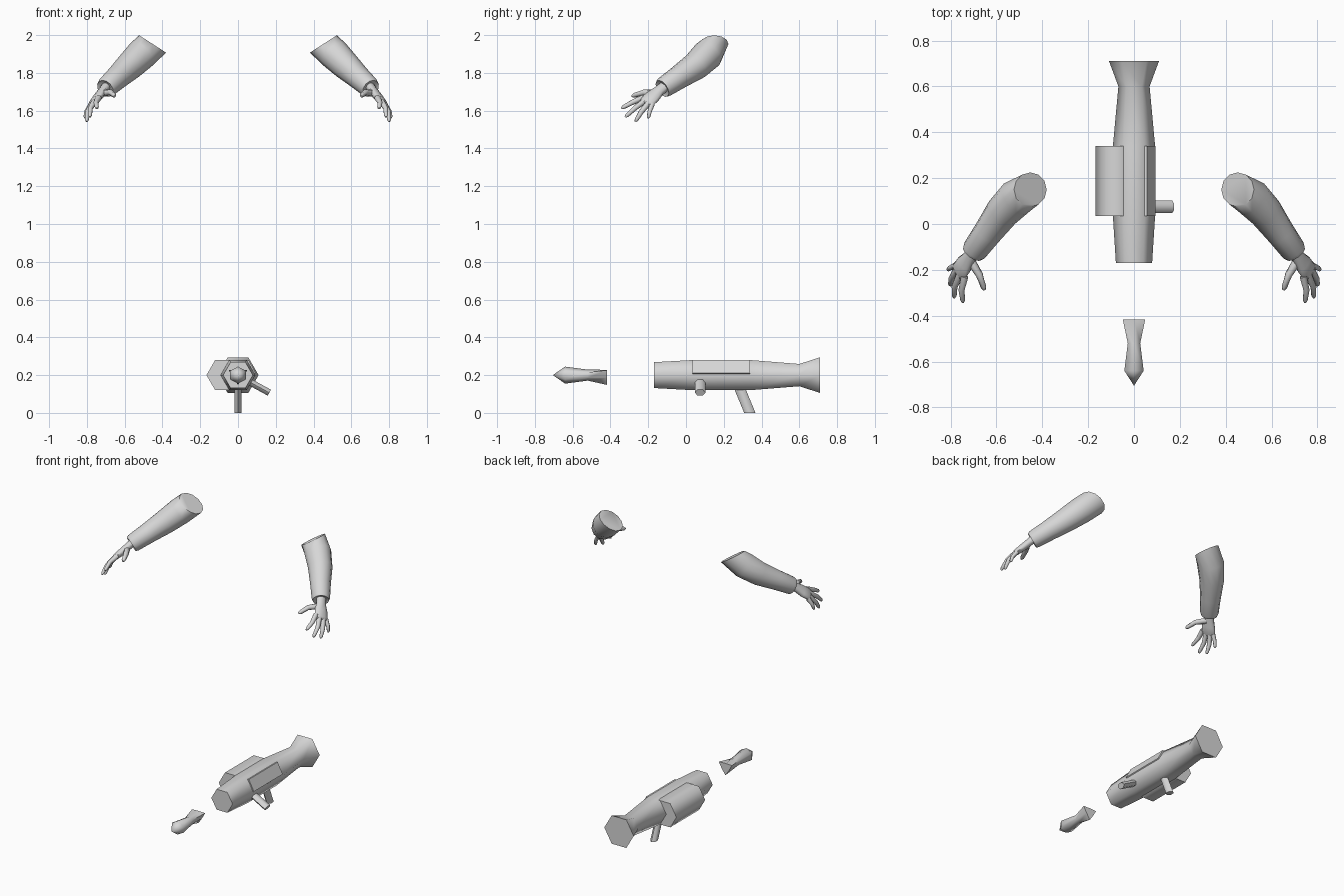
import bpy, bmesh, math
from mathutils import Vector as V

if "Cube" in bpy.data.objects:
    bpy.data.objects.remove(bpy.data.objects["Cube"])

grey = bpy.data.materials.new("plain grey")
grey.diffuse_color = (0.68, 0.68, 0.68, 1)
grey.use_nodes = True
grey.node_tree.nodes["Principled BSDF"].inputs["Base Color"].default_value = grey.diffuse_color


def finish(name, bm, angle=65, mirror=False):
    """Turn a bmesh into a smooth object with sharp caps, optionally mirrored in x."""
    bmesh.ops.recalc_face_normals(bm, faces=bm.faces[:])
    for f in bm.faces:
        f.smooth = True
    for e in bm.edges:
        e.smooth = len(e.link_faces) == 2 and e.calc_face_angle(0) < math.radians(angle)
    me = bpy.data.meshes.new(name)
    bm.to_mesh(me)
    bm.free()
    me.materials.append(grey)
    ob = bpy.data.objects.new(name, me)
    bpy.context.collection.objects.link(ob)
    if mirror:
        ob.modifiers.new("Mirror", 'MIRROR')  # mirrors across x by default
    return ob


def loft(name, rings, sides=6, phase=0.0, angle=65, mirror=False):
    """Skin rings of (centre, u, v); each ring is an ellipse with half axes u, v."""
    bm = bmesh.new()
    loops = []
    for c, u, v in rings:
        loops.append([])
        for i in range(sides):
            a = phase + 2 * math.pi * i / sides
            loops[-1].append(bm.verts.new(V(c) + V(u) * math.cos(a) + V(v) * math.sin(a)))
    for p, q in zip(loops, loops[1:]):
        for i in range(sides):
            j = (i + 1) % sides
            bm.faces.new((p[i], p[j], q[j], q[i]))
    bm.faces.new(loops[0])
    bm.faces.new(loops[-1])
    return finish(name, bm, angle, mirror)


def path_rings(points):
    """Round rings square to a path of (x, y, z, radius)."""
    pts = [V(p[:3]) for p in points]
    out = []
    for i, p in enumerate(points):
        d = (pts[min(i + 1, len(pts) - 1)] - pts[max(i - 1, 0)]).normalized()
        u = (V((0, 1, 0)) - d * d.y).normalized()
        out.append((pts[i], u * p[3], d.cross(u) * p[3]))
    return out


def along_y(profile, x=0, z=0.2):
    return [((x, y, z), (r, 0, 0), (0, 0, r)) for y, r in profile]


# launcher: hexagonal tube with flared tail, and side canister
loft("launcher_tube", along_y([(-0.17, 0.079), (0.035, 0.092), (0.34, 0.092),
                               (0.6, 0.068), (0.71, 0.109)]))
loft("side_canister", along_y([(0.035, 0.092), (0.34, 0.092)], x=-0.075))

# raised panel on the tube's upper right side
bm = bmesh.new()
section = [(0.088, 0.205), (0.094, 0.21), (0.056, 0.281), (0.044, 0.279)]
ends = [[bm.verts.new((x, y, z)) for x, z in section] for y in (0.035, 0.34)]
for i in range(4):
    j = (i + 1) % 4
    bm.faces.new((ends[0][i], ends[0][j], ends[1][j], ends[1][i]))
for e in ends:
    bm.faces.new(e)
finish("side_panel", bm, 30)

# two grips: one below, one sticking out to the right
loft("lower_grip", [((0, 0.28, 0.14), (0.021, 0, 0), (0, 0.03, 0)),
                    ((0, 0.338, 0), (0.021, 0, 0), (0, 0.03, 0))], phase=math.pi / 6)
loft("side_grip", [((0.06, 0.075, 0.165), (0, 0.028, 0), (0.010, 0, 0.018)),
                   ((0.166, 0.075, 0.107), (0, 0.028, 0), (0.010, 0, 0.018))])

# rocket: pointed head, narrow neck, three-cornered tail
bm = bmesh.new()
sections = [(-0.64, 0.045, 0.045), (-0.52, 0.029, 0.029), (-0.417, 0.052, 0.028)]
tip = bm.verts.new((0, -0.705, 0.2))
prev = None
for y, big, small in sections:
    ring = []
    for i in range(6):
        a = math.radians(30 + 60 * i)
        r = small if i % 2 else big
        ring.append(bm.verts.new((1.08 * r * math.cos(a), y, 0.2 + r * math.sin(a))))
    for i in range(6):
        j = (i + 1) % 6
        bm.faces.new((prev[i], prev[j], ring[j], ring[i]) if prev else (tip, ring[j], ring[i]))
    prev = ring
bm.faces.new(prev)
finish("rocket", bm)

# sleeve: slanted upper end, tapering forearm, cuff with a recessed opening
sleeve = path_rings([(0.452, 0.15, 1.953, 0.085), (0.512, 0.115, 1.897, 0.083),
                     (0.575, 0.05, 1.835, 0.075), (0.64, -0.04, 1.775, 0.063),
                     (0.695, -0.115, 1.725, 0.056), (0.703, -0.126, 1.717, 0.050),
                     (0.699, -0.12, 1.721, 0.036)])
sleeve[0] = (sleeve[0][0], V((0, 0.075, 0)), V((0.84, 0, 0.54)) * 0.085)
# keep the cuff rings aligned with the forearm
cuff_u, cuff_v = sleeve[3][1].normalized(), sleeve[3][2].normalized()
for k, r in ((4, 0.056), (5, 0.050), (6, 0.036)):
    sleeve[k] = (sleeve[k][0], cuff_u * r, cuff_v * r)
loft("sleeve", sleeve, sides=12, angle=50, mirror=True)

# palm: flattened loft from wrist to knuckles
across = V((0.04, 0.058, -0.032)).normalized()
forward = V((0.06, -0.1, -0.08)).normalized()
thick = forward.cross(across).normalized()
palm = [((0.692, -0.105, 1.735), 0.030, 0.026), ((0.717, -0.145, 1.703), 0.032, 0.024),
        ((0.741, -0.178, 1.673), 0.045, 0.023), ((0.763, -0.208, 1.647), 0.046, 0.019),
        ((0.769, -0.219, 1.638), 0.038, 0.011)]
loft("palm", [(c, across * w, thick * t) for c, w, t in palm], sides=10, mirror=True)

# fingers: knuckle, middle joint and tip
fingers = {
    "index_finger": ((0.738, -0.228, 1.668), (0.752, -0.288, 1.642), (0.746, -0.343, 1.612)),
    "middle_finger": ((0.757, -0.218, 1.652), (0.782, -0.272, 1.612), (0.784, -0.322, 1.566)),
    "ring_finger": ((0.772, -0.2, 1.638), (0.796, -0.238, 1.592), (0.801, -0.268, 1.542)),
    "little_finger": ((0.778, -0.18, 1.632), (0.802, -0.192, 1.597), (0.811, -0.2, 1.56)),
    "thumb": ((0.712, -0.16, 1.694), (0.674, -0.222, 1.697), (0.652, -0.287, 1.677)),
}
for name, (a, b, c) in fingers.items():
    k = 1.2 if name == "thumb" else 0.85 if name == "little_finger" else 1.0
    near_tip = V(b).lerp(V(c), 0.8)
    loft(name, path_rings([(*a, 0.0165 * k), (*b, 0.0135 * k),
                           (*near_tip, 0.0105 * k), (*c, 0.005 * k)]),
         sides=8, mirror=True)
